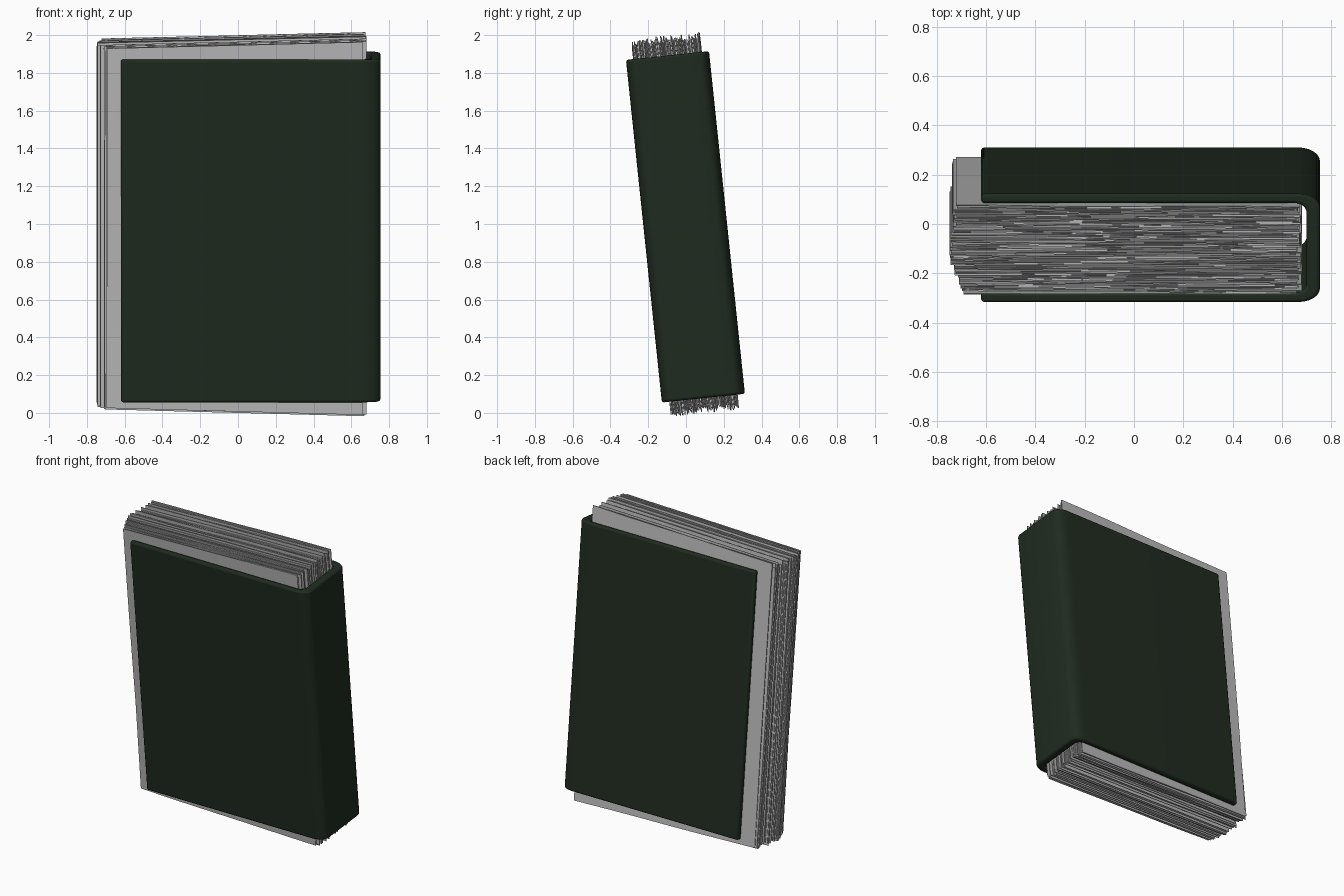
import bpy, bmesh, math, random
from mathutils import Matrix

if "Cube" in bpy.data.objects:
    bpy.data.objects.remove(bpy.data.objects["Cube"])

random.seed(7)

def material(name, rgb):
    m = bpy.data.materials.new(name)
    m.diffuse_color = (*rgb, 1)
    m.use_nodes = True
    m.node_tree.nodes["Principled BSDF"].inputs["Base Color"].default_value = m.diffuse_color
    return m

GREEN = material("dark green cloth", (0.014, 0.024, 0.014))
PAPER = material("grey paper", (0.50, 0.50, 0.50))

# The whole book leans back-to-front by six degrees
LEAN = Matrix.Translation((0, -0.003, 0.985)) @ Matrix.Rotation(math.radians(5.98), 4, 'X')

def finish(bm, name, mat):
    bmesh.ops.recalc_face_normals(bm, faces=bm.faces)
    me = bpy.data.meshes.new(name)
    bm.to_mesh(me)
    bm.free()
    me.materials.append(mat)
    ob = bpy.data.objects.new(name, me)
    bpy.context.collection.objects.link(ob)
    ob.matrix_world = LEAN
    bpy.context.view_layer.objects.active = ob
    ob.select_set(True)
    return ob

# Cover: C-shaped section with a rounded spine, extruded to full height
def half_outline(x_spine, y_face, rx, ry):
    pts = [(-0.62, -y_face)]
    for i in range(7):
        a = math.pi / 2 * i / 6
        pts.append((x_spine - rx + rx * math.sin(a), -y_face + ry - ry * math.cos(a)))
    return pts

outer = half_outline(0.754, 0.221, 0.09, 0.055)
inner = half_outline(0.700, 0.183, 0.05, 0.04)
outer += [(x, -y) for x, y in reversed(outer)]
inner += [(x, -y) for x, y in reversed(inner)]
H = 0.912
bm = bmesh.new()
rings = []
for z in (-H, H):
    rings.append(([bm.verts.new((x, y, z)) for x, y in outer],
                  [bm.verts.new((x, y, z)) for x, y in inner]))
(o0, i0), (o1, i1) = rings
n = len(outer)
for k in range(n - 1):
    bm.faces.new((o0[k], o0[k + 1], o1[k + 1], o1[k]))
    bm.faces.new((i0[k], i1[k], i1[k + 1], i0[k + 1]))
    for o, i in rings:
        bm.faces.new((o[k], i[k], i[k + 1], o[k + 1]))
for k in (0, n - 1):
    bm.faces.new((o0[k], o1[k], i1[k], i0[k]))
cover = finish(bm, "cover", GREEN)
bev = cover.modifiers.new("soft edges", 'BEVEL')
bev.width = 0.012
bev.segments = 2
bev.limit_method = 'ANGLE'
bev.angle_limit = math.radians(50)
bpy.ops.object.shade_smooth_by_angle(angle=math.radians(35))

# Pages: thin, slightly wavy sheets in loosely shifted bundles
bm = bmesh.new()
SHEETS, NX, NZ, T = 54, 10, 6, 0.0045
bundle = (0, 0)
for s in range(SHEETS):
    f = s / (SHEETS - 1)
    y0 = -0.178 + 0.356 * f
    if s % 6 == 0:
        bundle = (random.uniform(-0.018, 0.015), random.uniform(-0.004, 0.004))
    left = -0.687 - 0.045 * math.sin(math.pi * min(1, f * 0.85)) + bundle[0] + random.uniform(-0.008, 0.008)
    right = 0.672 + random.uniform(-0.015, 0.01)
    top = 0.968 + random.uniform(-0.018, 0.016)
    bot = -0.940 + random.uniform(-0.018, 0.014)
    amp, ph = random.uniform(0.001, 0.003), random.uniform(0, 6.28)
    splay = bundle[1] * 2 + random.uniform(-0.002, 0.002)
    grids = []
    for side in (-T / 2, T / 2):
        g = []
        for i in range(NX + 1):
            u = i / NX
            row = []
            for j in range(NZ + 1):
                v = j / NZ
                x = left + (right - left) * u
                z0 = bot - 0.036 * u
                z = z0 + (top + 0.034 * u - z0) * v
                y = y0 + amp * math.sin(ph + 9 * u + 3 * v)
                y += splay * (1 - u) ** 4 * math.cos(3 * v + ph)
                y = max(-0.181, min(0.181, y))
                row.append(bm.verts.new((x, y + side, z)))
            g.append(row)
        grids.append(g)
    a, b = grids
    for i in range(NX):
        for j in range(NZ):
            bm.faces.new((a[i][j], a[i + 1][j], a[i + 1][j + 1], a[i][j + 1]))
            bm.faces.new((b[i][j], b[i][j + 1], b[i + 1][j + 1], b[i + 1][j]))
        for j in (0, NZ):
            bm.faces.new((a[i][j], a[i + 1][j], b[i + 1][j], b[i][j]))
    for j in range(NZ):
        for i in (0, NX):
            bm.faces.new((a[i][j], a[i][j + 1], b[i][j + 1], b[i][j]))
finish(bm, "pages", PAPER)
bpy.ops.object.shade_smooth_by_angle(angle=math.radians(30))
